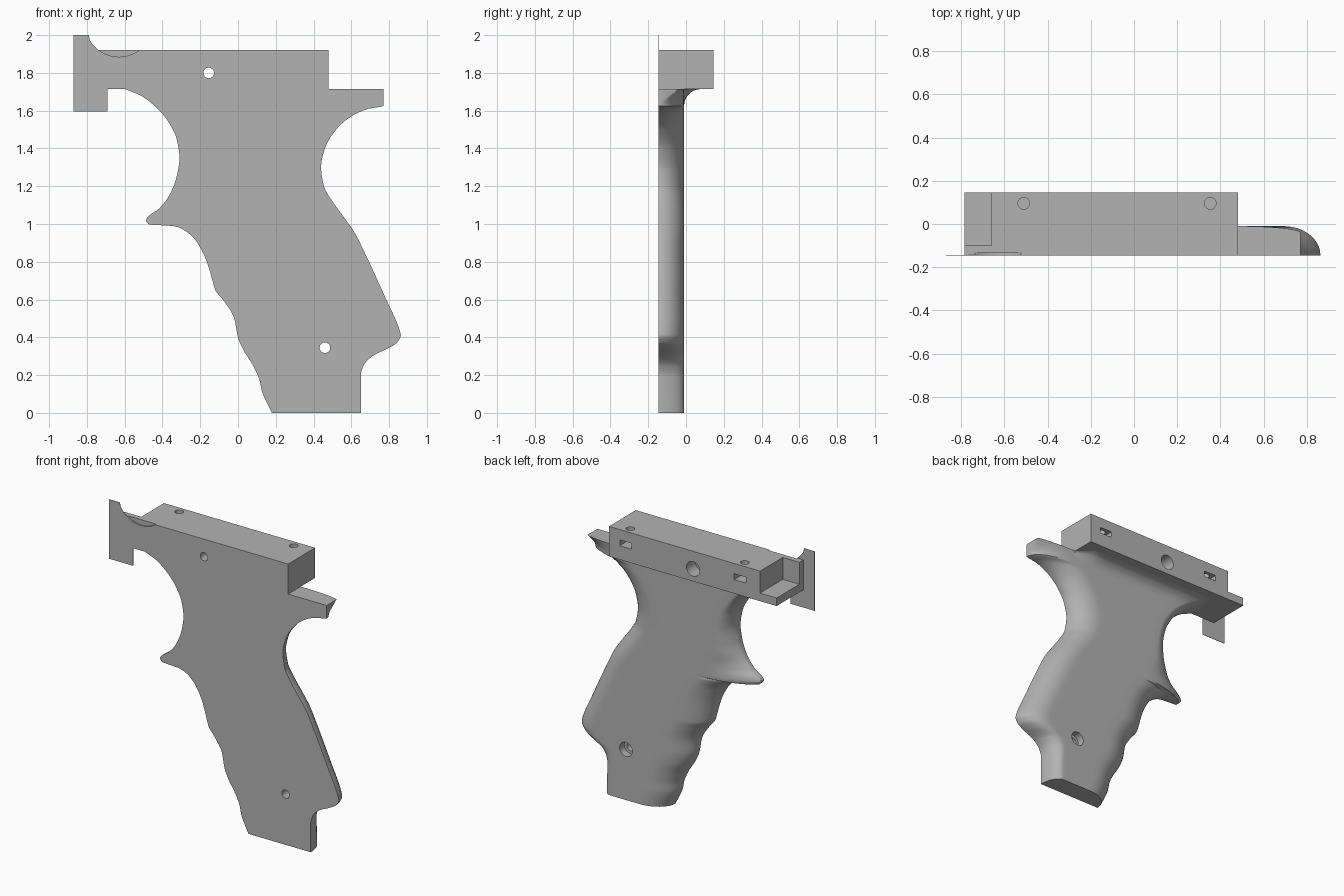
import bpy, bmesh, math
from mathutils import Matrix

cube = bpy.data.objects.get("Cube")
if cube:
    bpy.data.objects.remove(cube, do_unlink=True)

FRONT, BACK = -0.145, 0.145      # flat mating face and outer rail face
DEPTH = 0.135                    # thickness of the grip shell
RAIL_Z, TOP_Z = 1.715, 1.92      # underside and top of the rail

grey = bpy.data.materials.new("plain_grey")
grey.use_nodes = True
COLOUR = (0.45, 0.45, 0.45, 1)
grey.diffuse_color = COLOUR
for node in grey.node_tree.nodes:
    if node.type == 'BSDF_PRINCIPLED':
        node.inputs["Base Color"].default_value = COLOUR


def curve(points):
    """Smooth monotone interpolation through (z, value) points."""
    zs, vs = zip(*points)
    slope = [(vs[i + 1] - vs[i]) / (zs[i + 1] - zs[i]) for i in range(len(zs) - 1)]
    tangent = [slope[0]]
    for a, b in zip(slope, slope[1:]):
        tangent.append(2 * a * b / (a + b) if a * b > 0 else 0)
    tangent.append(slope[-1])

    def value(z):
        i = 0
        while i < len(slope) - 1 and z > zs[i + 1]:
            i += 1
        h = zs[i + 1] - zs[i]
        t = min(max((z - zs[i]) / h, 0), 1)
        s = 1 - t
        return (vs[i] * (1 + 2 * t) * s * s + vs[i + 1] * t * t * (3 - 2 * t)
                + h * tangent[i] * t * s * s - h * tangent[i + 1] * t * t * s)
    return value


def finish(name, bm, smooth=False):
    bmesh.ops.recalc_face_normals(bm, faces=bm.faces)
    mesh = bpy.data.meshes.new(name)
    bm.to_mesh(mesh)
    bm.free()
    mesh.materials.append(grey)
    obj = bpy.data.objects.new(name, mesh)
    bpy.context.collection.objects.link(obj)
    return obj


def box(name, x0, x1, y0, y1, z0, z1):
    bm = bmesh.new()
    size = Matrix.Diagonal((x1 - x0, y1 - y0, z1 - z0, 1))
    middle = Matrix.Translation(((x0 + x1) / 2, (y0 + y1) / 2, (z0 + z1) / 2))
    bmesh.ops.create_cube(bm, size=1, matrix=middle @ size)
    return finish(name, bm)


def rod(name, x, y, z, radius, length, axis='Y', sides=32):
    bm = bmesh.new()
    turn = Matrix.Rotation(math.pi / 2, 4, 'X') if axis == 'Y' else Matrix()
    bmesh.ops.create_cone(bm, cap_ends=True, segments=sides, radius1=radius,
                          radius2=radius, depth=length,
                          matrix=Matrix.Translation((x, y, z)) @ turn)
    return finish(name, bm)


def cut(obj, *cutters):
    bpy.context.view_layer.objects.active = obj
    for cutter in cutters:
        cutter.hide_render = True
        mod = obj.modifiers.new("cut", 'BOOLEAN')
        mod.operation, mod.solver, mod.object = 'DIFFERENCE', 'EXACT', cutter
        bpy.ops.object.modifier_apply(modifier=mod.name)
        bpy.data.objects.remove(cutter, do_unlink=True)


def smooth_by_angle(obj, degrees):
    bpy.ops.object.select_all(action='DESELECT')
    obj.select_set(True)
    bpy.context.view_layer.objects.active = obj
    bpy.ops.object.shade_smooth_by_angle(angle=math.radians(degrees))


# Grip outline: finger grooves, spur and trigger scoop on one side
LEFT = [(0, .18), (.12, .125), (.17, .115), (.25, .08), (.33, .03), (.4, 0),
        (.5, -.02), (.6, -.08), (.65, -.12), (.7, -.135), (.8, -.165), (.9, -.215),
        (.95, -.26), (.98, -.31), (.99, -.35), (.997, -.47), (1.02, -.487),
        (1.04, -.475), (1.08, -.42), (1.15, -.365), (1.25, -.325), (1.35, -.31),
        (1.45, -.325), (1.55, -.375), (1.62, -.435), (1.68, -.515), (1.715, -.6)]
# Heel, back strap and tail on the other
RIGHT = [(0, .65), (.2, .65), (.25, .665), (.3, .71), (.34, .79), (.37, .84),
         (.41, .862), (.44, .855), (.6, .785), (.85, .67), (.95, .62), (1.05, .55),
         (1.12, .5), (1.2, .455), (1.3, .44), (1.4, .46), (1.5, .52), (1.57, .6),
         (1.61, .69), (1.625, .77), (1.715, .77)]
left, right = curve(LEFT), curve(RIGHT)
# Width of the edge rounding, height of the edge step and fullness of the ramp
left_round = curve([(0, .18), (.6, .2), (.95, .2), (.98, .22), (.997, .33),
                    (1.03, .34), (1.08, .28), (1.2, .15), (1.4, .09), (1.715, .06)])
right_round = curve([(0, .07), (.2, .08), (.41, .17), (1, .17), (1.4, .18),
                     (1.57, .22), (1.625, .29), (1.715, .29)])
left_step = curve([(0, 0), (.95, 0), (1, .03), (1.4, .03), (1.715, .02)])
right_step = curve([(0, 0), (1.625, 0), (1.715, .105)])
left_power = curve([(0, 1), (.96, 1), (1, 1.7), (1.2, 1.5), (1.5, 1)])

STEPS, MIDDLE = 12, 10
FILLET = 0.09


def section(z):
    """One closed slice of the grip at height z."""
    xl, xr, rl, rr = left(z), right(z), left_round(z), right_round(z)
    rise = max(z - (RAIL_Z - FILLET), 0)
    fillet = FILLET - math.sqrt(max(FILLET ** 2 - rise ** 2, 0))
    ramp = [math.pi / 2 * i / STEPS for i in range(STEPS + 1)]
    samples = [(xl + rl * (1 - math.cos(a)), math.sin(a) ** left_power(z), left_step(z))
               for a in ramp]
    start, end = xl + rl, xr - rr
    samples += [(start + (end - start) * i / MIDDLE, 1, 0) for i in range(1, MIDDLE)]
    samples += [(xr - rr * (1 - math.cos(a)), math.sin(a), right_step(z))
                for a in reversed(ramp)]
    ring = [(xl, FRONT, z)]
    for x, full, step in samples:
        blend = min(max((0.48 - x) / 0.1, 0), 1)
        height = DEPTH + fillet * blend
        step = max(step, 0.001)
        ring.append((x, FRONT + step + (height - step) * full, z))
    return ring + [(xr, FRONT, z)]


levels = sorted({round(RAIL_Z * i / 120, 4) for i in range(121)}
                | {z for z, _ in LEFT + RIGHT} | {1.705, 1.71})
bm = bmesh.new()
rings = [[bm.verts.new(p) for p in section(z)] for z in levels]
for low, high in zip(rings, rings[1:]):
    for i in range(len(low)):
        j = (i + 1) % len(low)
        bm.faces.new((low[i], low[j], high[j], high[i]))
bm.faces.new(rings[0])
bm.faces.new(rings[-1])
grip = finish("grip_shell", bm)

# Lower screw hole with counterbore
cut(grip, rod("screw_hole", .46, 0, .345, .028, 1),
    rod("screw_counterbore", .46, .24, .345, .048, .6))
smooth_by_angle(grip, 32)

# Mounting rail with end notch, shallow scoop, screw hole, nut slots
rail = box("mounting_rail", -.785, .48, FRONT, BACK, RAIL_Z, TOP_Z)
SCOOP_X, SCOOP_Z, SCOOP_R = -.63, 2.065, .18
cut(rail, box("notch", -1, -.66, -.1, 1, 1.77, 3),
    rod("scoop", SCOOP_X, FRONT, SCOOP_Z, SCOOP_R, .02, sides=64),
    rod("rail_hole", -.155, 0, 1.8, .028, 1),
    rod("rail_counterbore", -.155, .3, 1.8, .05, .5))
for x in (-.51, .353):
    cut(rail, box("nut_slot", x - .045, x + .045, .05, 1, 1.81, 1.85),
        rod("pin_hole", x, .095, 1.92, .027, .2, axis='Z'))
smooth_by_angle(rail, 30)

# Thin end plate whose upper edge follows the scoop
outline = [(-.69, RAIL_Z), (-.69, 1.595), (-.87, 1.595), (-.87, 2), (-.79, 2)]
for i in range(13):
    x = -.785 + (.785 - .69) * i / 12
    outline.append((x, SCOOP_Z - math.sqrt(SCOOP_R ** 2 - (x - SCOOP_X) ** 2)))
bm = bmesh.new()
plate = bm.faces.new([bm.verts.new((x, FRONT, z)) for x, z in outline])
extruded = bmesh.ops.extrude_face_region(bm, geom=[plate])["geom"]
bmesh.ops.translate(bm, vec=(0, .002, 0),
                    verts=[v for v in extruded if isinstance(v, bmesh.types.BMVert)])
finish("end_plate", bm)
